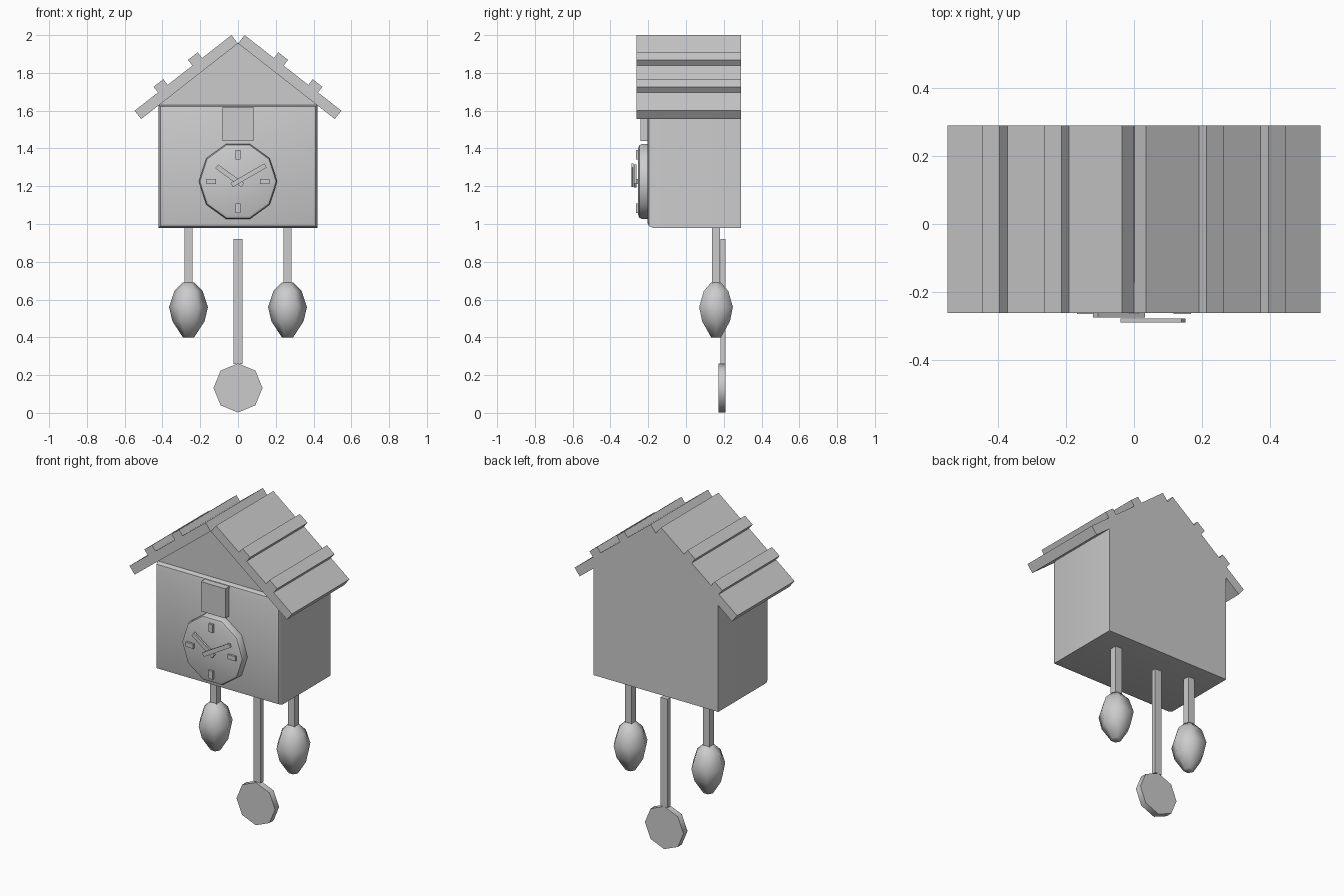
import bpy, bmesh, math
from mathutils import Matrix, Vector

cube = bpy.data.objects.get("Cube")
if cube:
    bpy.data.objects.remove(cube, do_unlink=True)

grey = bpy.data.materials.new("plain grey")
grey.use_nodes = True
COLOUR = (0.6, 0.6, 0.6, 1)
grey.diffuse_color = COLOUR
grey.node_tree.nodes["Principled BSDF"].inputs["Base Color"].default_value = COLOUR

BACK = 0.29
ROOF_FRONT = -0.262


def finish(name, bm, smooth=None):
    bmesh.ops.recalc_face_normals(bm, faces=bm.faces)
    mesh = bpy.data.meshes.new(name)
    bm.to_mesh(mesh)
    bm.free()
    mesh.materials.append(grey)
    obj = bpy.data.objects.new(name, mesh)
    bpy.context.collection.objects.link(obj)
    if smooth:
        bpy.ops.object.select_all(action='DESELECT')
        obj.select_set(True)
        bpy.context.view_layer.objects.active = obj
        bpy.ops.object.shade_smooth_by_angle(angle=math.radians(smooth))
    return obj


def prism(name, outline, front, back, bevel=0, segments=2, smooth=None):
    """Extrude an x-z outline from front to back, optionally rounding the front rim."""
    bm = bmesh.new()
    face = bm.faces.new([bm.verts.new((x, front, z)) for x, z in outline])
    rim = list(face.edges)
    ext = bmesh.ops.extrude_face_region(bm, geom=[face], use_keep_orig=True)
    moved = [v for v in ext["geom"] if isinstance(v, bmesh.types.BMVert)]
    bmesh.ops.translate(bm, verts=moved, vec=(0, back - front, 0))
    if bevel:
        bmesh.ops.bevel(bm, geom=rim, offset=bevel, segments=segments,
                        profile=0.5, affect='EDGES')
    return finish(name, bm, smooth)


def box(name, x, z, width, height, front, back, angle=0, **kw):
    """Box centred on x, z and turned in the front plane."""
    turn = Matrix.Rotation(math.radians(angle), 2)
    corners = [Vector((sx * width / 2, sz * height / 2))
               for sx, sz in ((-1, -1), (1, -1), (1, 1), (-1, 1))]
    outline = [tuple(turn @ c + Vector((x, z))) for c in corners]
    return prism(name, outline, front, back, **kw)


def polygon(sides, radius, z):
    steps = [math.tau * i / sides for i in range(sides)]
    return [(radius * math.cos(a), z + radius * math.sin(a)) for a in steps]


# House body and gable
box("house_body", 0, 1.305, 0.84, 0.65, -0.205, BACK, bevel=0.03, smooth=35)
prism("gable", [(-0.42, 1.63), (0.42, 1.63), (0, 1.958)], -0.172, BACK)

# Roof slabs with two battens on each slope
slope = math.atan2(0.40, 0.512)
down = Vector((math.cos(slope), -math.sin(slope)))
out = Vector((math.sin(slope), math.cos(slope)))
ridge = Vector((0.035, 2.0))


def roof_piece(name, side, start, length, low, high):
    corners = [ridge + down * s + out * h for s, h in
               ((start, low), (start + length, low),
                (start + length, high), (start, high))]
    prism(name, [(side * c.x, c.y) for c in corners], ROOF_FRONT, BACK)


for side, label in ((1, "left"), (-1, "right")):
    roof_piece(f"{label}_roof", side, 0, 0.65, -0.056, 0)
    for i, start in enumerate((0.197, 0.428)):
        roof_piece(f"{label}_batten_{i + 1}", side, start, 0.065, -0.02, 0.038)

# Bird door and clock face
box("bird_door", 0, 1.53, 0.165, 0.18, -0.24, -0.2)
prism("clock_face", polygon(10, 0.208, 1.225), -0.253, -0.2,
      bevel=0.02, smooth=40)

# Hour marks
for label, x, z, w, h in (("top", 0, 1.367, 0.028, 0.05),
                          ("bottom", 0, 1.083, 0.028, 0.05),
                          ("left", 0.142, 1.225, 0.052, 0.028),
                          ("right", -0.142, 1.225, 0.052, 0.028)):
    box(f"{label}_hour_mark", x, z, w, h, -0.265, -0.25)

# Hands
box("hour_hand", -0.044, 1.255, 0.17, 0.026, -0.275, -0.262, angle=-36)
box("minute_hand", 0.056, 1.258, 0.207, 0.025, -0.289, -0.277, angle=30)

# Hanging weights
PROFILE = [(0.03, 0.40), (0.085, 0.485), (0.103, 0.56), (0.075, 0.645), (0.03, 0.69)]
for side, label in ((1, "left"), (-1, "right")):
    box(f"{label}_chain", side * 0.262, 0.835, 0.044, 0.31, 0.138, 0.181)
    bm = bmesh.new()
    rings = [[bm.verts.new((side * 0.262 + x, 0.159 + y, z))
              for x, y in polygon(6, r, 0)] for r, z in PROFILE]
    for low, high in zip(rings, rings[1:]):
        for i in range(6):
            j = (i + 1) % 6
            bm.faces.new((low[i], low[j], high[j], high[i]))
    bm.faces.new(rings[0])
    bm.faces.new(rings[-1])
    finish(f"{label}_weight", bm, smooth=62)

# Pendulum
box("pendulum_rod", 0, 0.59, 0.047, 0.66, 0.182, 0.21)
prism("pendulum_disc", polygon(8, 0.13, 0.132), 0.171, 0.21, smooth=46)
